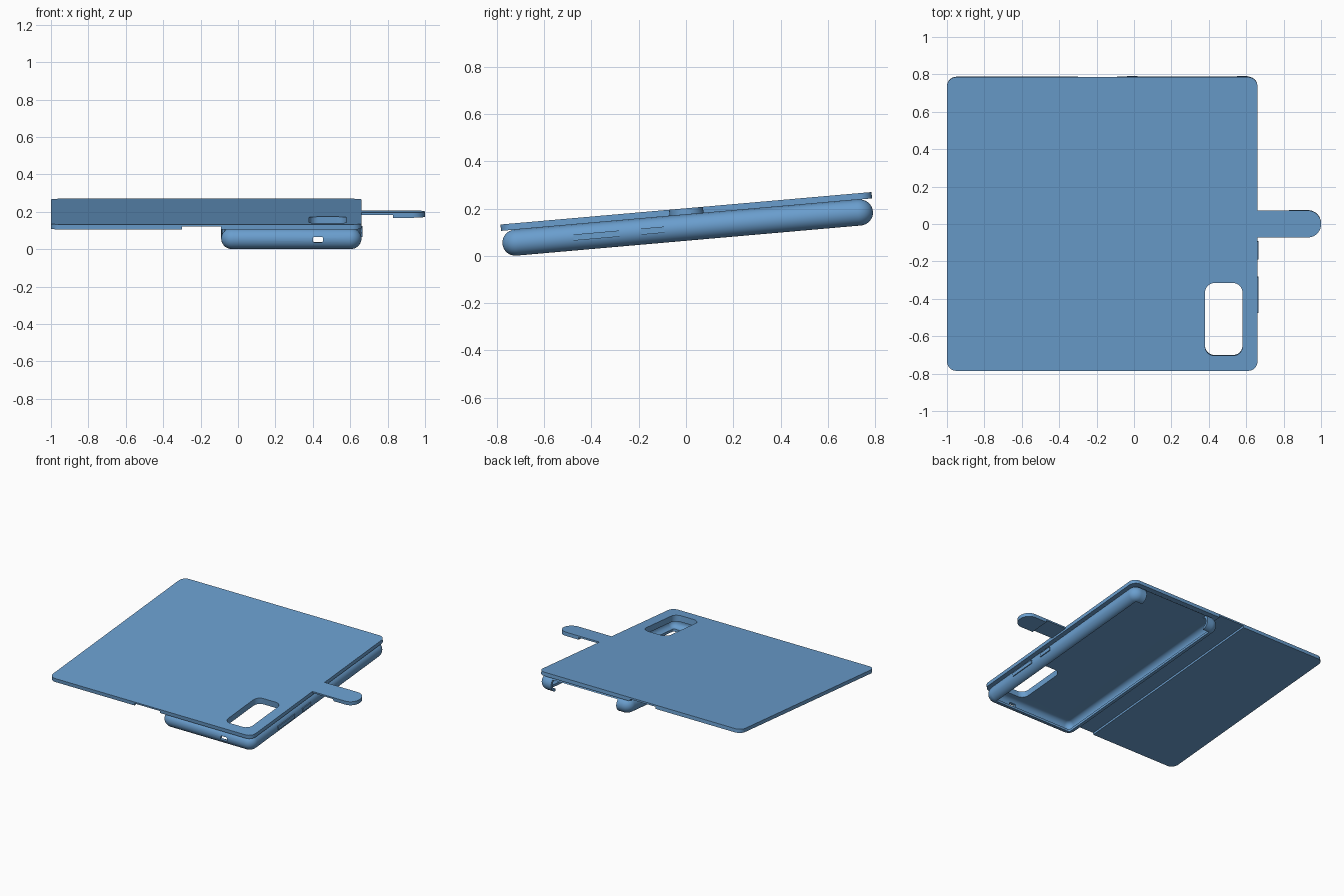
import bpy, bmesh
from math import sin, cos, pi, radians

old = bpy.data.objects.get("Cube")
if old:
    bpy.data.objects.remove(old, do_unlink=True)

TILT = radians(5)
LIFT = 0.201
BACK, FLOOR = -0.027, -0.137   # underside of the cover, lower lip of the tray

blue = bpy.data.materials.new("soft_blue")
blue.use_nodes = True
colour = (0.144, 0.342, 0.617, 1)
blue.diffuse_color = colour
blue.node_tree.nodes["Principled BSDF"].inputs["Base Color"].default_value = colour


def outline(x0, x1, y0, y1, r_left, r_right, steps=10):
    """Rectangle with separate corner radii on its left and right ends."""
    points = []
    corners = ((x1, y1, r_right, -1, -1), (x0, y1, r_left, 1, -1),
               (x0, y0, r_left, 1, 1), (x1, y0, r_right, -1, 1))
    for k, (x, y, r, sx, sy) in enumerate(corners):
        n = steps if r else 0
        for i in range(n + 1):
            a = pi / 2 * (k + (i / n if n else 0))
            points.append((x + r * (sx + cos(a)), y + r * (sy + sin(a))))
    return points


def loft(name, rings):
    """Skin a stack of equal (points, z) rings and cap both ends."""
    bm = bmesh.new()
    loops = [[bm.verts.new((x, y, z)) for x, y in pts] for pts, z in rings]
    for a, b in zip(loops, loops[1:]):
        for i in range(len(a)):
            j = (i + 1) % len(a)
            bm.faces.new((a[i], a[j], b[j], b[i]))
    bm.faces.new(loops[0])
    bm.faces.new(loops[-1])
    bmesh.ops.recalc_face_normals(bm, faces=bm.faces)
    mesh = bpy.data.meshes.new(name)
    bm.to_mesh(mesh)
    bm.free()
    mesh.materials.append(blue)
    obj = bpy.data.objects.new(name, mesh)
    bpy.context.collection.objects.link(obj)
    return obj


def prism(name, pts, z0, z1):
    return loft(name, [(pts, z0), (pts, z1)])


def box(name, x0, x1, y0, y1, z0, z1):
    return prism(name, outline(x0, x1, y0, y1, 0, 0), z0, z1)


def cut(obj, cutter):
    """Subtract the cutter, then discard it."""
    bpy.context.view_layer.objects.active = obj
    mod = obj.modifiers.new("cut", "BOOLEAN")
    mod.operation, mod.solver, mod.object = "DIFFERENCE", "EXACT", cutter
    bpy.ops.object.modifier_apply(modifier=mod.name)
    bpy.data.objects.remove(cutter, do_unlink=True)


def camera_cutter():
    pts = outline(0.38, 0.58, -0.707, -0.317, 0.05, 0.05)
    return prism("camera_cutter", pts, -0.07, 0.05)


# Folding cover with a thin spine and a camera window
cover = prism("cover", outline(-1, 0.66, -0.788, 0.788, 0.05, 0.05), BACK, 0)
cut(cover, box("spine_cutter", -0.3, -0.09, -1, 1, -0.1, -0.012))
cut(cover, camera_cutter())

# Tray: rounded wall curling into a lip, hollow and open underneath
R, WALL = 0.055, 0.018
mid = (BACK + FLOOR) / 2


def tray_ring(radius, angle):
    d = R - radius * cos(angle)
    pts = outline(-0.09 + d, 0.66 - d, -0.787 + d, 0.787 - d, 0.065 - d, 0.065 - d)
    return pts, mid + radius * sin(angle)


arc = [pi / 2 - pi * i / 16 for i in range(17)]
rings = [tray_ring(R, a) for a in arc]
rings += [tray_ring(R - WALL, a) for a in reversed(arc)]
tray = loft("tray", rings)
cut(tray, camera_cutter())
cut(tray, box("back_opening_cutter", 0.018, 0.552, 0.7, 0.9, -0.3, BACK - WALL))

# Port in the front wall
port = prism("port_cutter", outline(0.4, 0.455, -0.015, 0.015, 0.01, 0.01), -0.05, 0.05)
port.rotation_euler.x = pi / 2
port.location = (0, -0.78, mid)
bpy.context.view_layer.update()
cut(tray, port)

# Raised side buttons
buttons = []
for name, y0, y1 in (("long_button", -0.485, -0.29), ("short_button", -0.197, -0.1)):
    buttons.append(box(name, 0.64, 0.665, y0, y1, mid - 0.013, mid + 0.013))

# Clasp strap and the thicker catch at its tip
strap = prism("clasp_strap", outline(0.66, 1, -0.072, 0.072, 0, 0.07), -0.012, 0)
catch = prism("clasp_catch", outline(0.83, 1, -0.072, 0.072, 0, 0.07), BACK, -0.012)

# Shade and tip the whole case
parts = [cover, tray, strap, catch] + buttons
bpy.ops.object.select_all(action="DESELECT")
for part in parts:
    part.rotation_euler.x = TILT
    part.location.z = LIFT
    part.select_set(True)
bpy.context.view_layer.objects.active = cover
bpy.ops.object.shade_smooth_by_angle(angle=radians(30))
